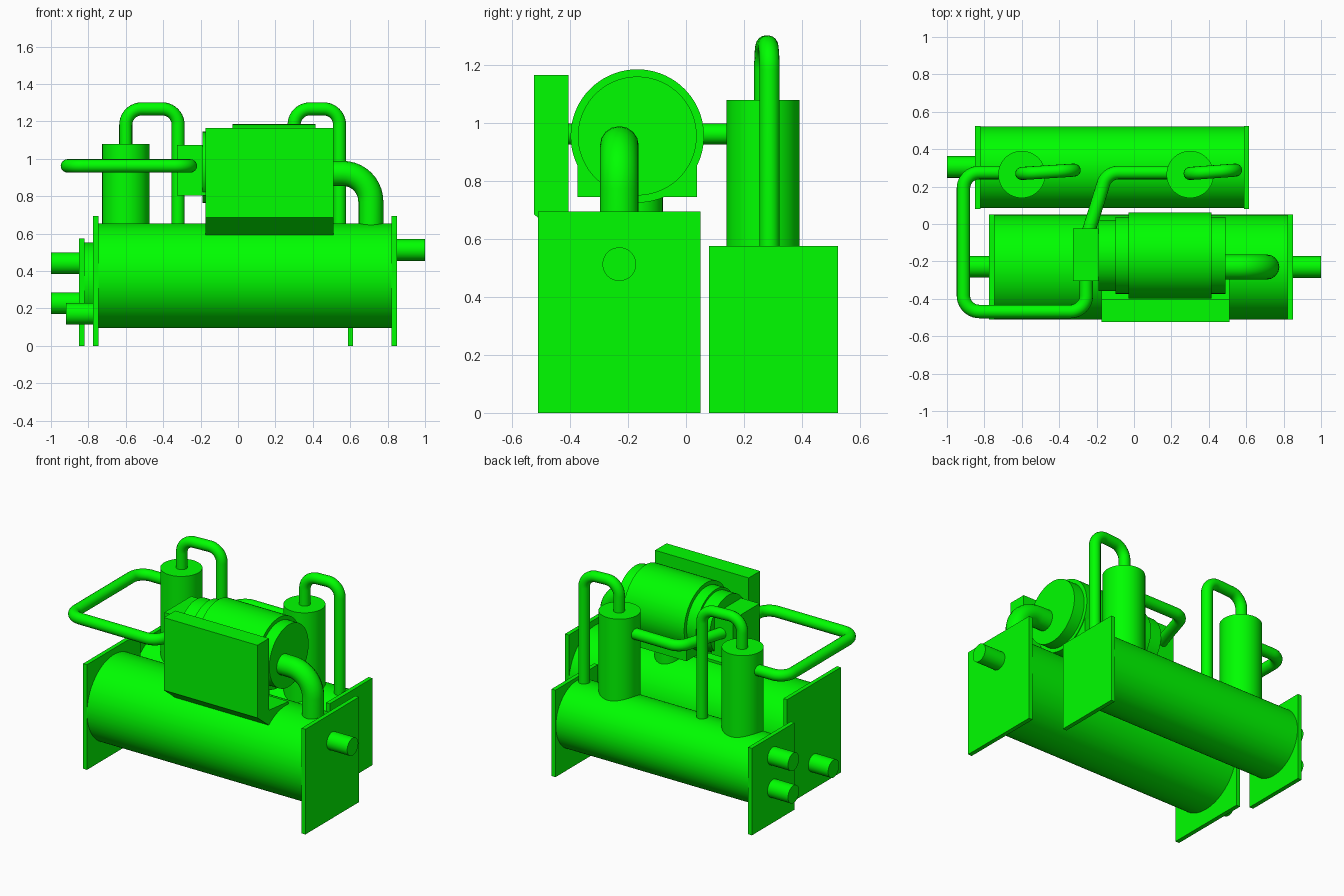
import bpy, bmesh, math
from mathutils import Vector, Matrix

if "Cube" in bpy.data.objects:
    bpy.data.objects.remove(bpy.data.objects["Cube"])

GREEN = bpy.data.materials.new("green_paint")
GREEN.diffuse_color = (0.0, 1.0, 0.0, 1.0)
GREEN.use_nodes = True
GREEN.node_tree.nodes["Principled BSDF"].inputs["Base Color"].default_value = GREEN.diffuse_color


def finish(name, bm, smooth=False):
    bmesh.ops.recalc_face_normals(bm, faces=bm.faces)
    me = bpy.data.meshes.new(name)
    bm.to_mesh(me)
    bm.free()
    ob = bpy.data.objects.new(name, me)
    bpy.context.collection.objects.link(ob)
    me.materials.append(GREEN)
    if smooth:
        bpy.ops.object.select_all(action='DESELECT')
        ob.select_set(True)
        bpy.context.view_layer.objects.active = ob
        bpy.ops.object.shade_smooth_by_angle(angle=math.radians(35))
    return ob


def box(name, x, y, z):
    bm = bmesh.new()
    bmesh.ops.create_cube(bm, size=1)
    for v in bm.verts:
        v.co = [(a + b) / 2 + c * (b - a) for c, (a, b) in zip(v.co, (x, y, z))]
    return finish(name, bm)


def cylinder(name, start, end, r, sides=64):
    a, b = Vector(start), Vector(end)
    rot = (b - a).to_track_quat('Z', 'Y').to_matrix().to_4x4()
    bm = bmesh.new()
    bmesh.ops.create_cone(bm, cap_ends=True, segments=sides, radius1=r, radius2=r,
                          depth=(b - a).length, matrix=Matrix.Translation((a + b) / 2) @ rot)
    return finish(name, bm, True)


def extrude_x(name, profile, x0, x1):
    bm = bmesh.new()
    f = bm.faces.new([bm.verts.new((x0, y, z)) for y, z in profile])
    ret = bmesh.ops.extrude_face_region(bm, geom=[f])
    bmesh.ops.translate(bm, vec=(x1 - x0, 0, 0),
                        verts=[g for g in ret['geom'] if isinstance(g, bmesh.types.BMVert)])
    bm.faces.new([v for v in f.verts]) if not f.is_valid else None
    return finish(name, bm)


def pipe(name, pts, r, bend):
    """Round tube along a polyline with rounded corners."""
    pts = [Vector(p) for p in pts]
    path = [pts[0]]
    for p, q, s in zip(pts, pts[1:], pts[2:]):
        u, w = (p - q).normalized(), (s - q).normalized()
        half = u.angle(w) / 2
        c = q + (u + w).normalized() * bend / math.sin(half)
        t = bend / math.tan(half)
        d0, d1 = (q + u * t - c).normalized(), (q + w * t - c).normalized()
        path += [c + d0.slerp(d1, i / 10) * bend for i in range(11)]
    path.append(pts[-1])
    cu = bpy.data.curves.new(name, 'CURVE')
    cu.dimensions = '3D'
    cu.bevel_depth, cu.bevel_resolution, cu.use_fill_caps = r, 6, True
    sp = cu.splines.new('POLY')
    sp.points.add(len(path) - 1)
    for pt, co in zip(sp.points, path):
        pt.co = (*co, 1)
    cu.materials.append(GREEN)
    ob = bpy.data.objects.new(name, cu)
    bpy.context.collection.objects.link(ob)
    return ob


# Two horizontal barrels with square-cornered end plates
for name, x0, x1, y0, y1, top, zc, r in (
        ("front_barrel", -0.775, 0.85, -0.51, 0.05, 0.695, 0.375, 0.28),
        ("rear_barrel", -0.85, 0.615, 0.08, 0.525, 0.575, 0.335, 0.218)):
    yc = (y0 + y1) / 2
    cylinder(name, (x0 + 0.015, yc, zc), (x1 - 0.015, yc, zc), r, 96)
    box(name + "_left_plate", (x0, x0 + 0.028), (y0, y1), (0, top))
    box(name + "_right_plate", (x1 - 0.028, x1), (y0, y1), (0, top))

# Water nozzles on the end plates
for name, xa, xb, y, z in (
        ("front_outlet_nozzle", 0.83, 1.0, -0.23, 0.513),
        ("front_inlet_nozzle", -0.92, -0.76, -0.228, 0.172),
        ("rear_upper_nozzle", -1.0, -0.83, 0.305, 0.442),
        ("rear_lower_nozzle", -1.0, -0.83, 0.305, 0.228)):
    cylinder(name, (xa, y, z), (xb, y, z), 0.058, 40)

# Compressor with stepped body, saddle and neck
for name, xa, xb, r in (
        ("compressor_body", -0.03, 0.415, 0.23),
        ("compressor_end_cap", 0.40, 0.49, 0.205),
        ("compressor_rear_step", -0.10, -0.02, 0.205),
        ("compressor_rear_cap", -0.19, -0.09, 0.19)):
    cylinder(name, (xa, -0.168, 0.955), (xb, -0.168, 0.955), r, 72)
box("compressor_saddle", (-0.03, 0.41), (-0.375, 0.038), (0.745, 0.95))
cylinder("compressor_neck", (0.24, -0.17, 0.55), (0.24, -0.17, 0.76), 0.09)
box("discharge_box", (-0.325, -0.17), (-0.305, -0.025), (0.805, 1.075))

# Control panel and the bracket that rests on the barrel
extrude_x("control_panel", [(-0.525, 1.165), (-0.405, 1.165), (-0.405, 0.59), (-0.525, 0.685)],
          -0.175, 0.51)
extrude_x("panel_bracket", [(-0.405, 0.69), (-0.405, 0.59), (-0.2, 0.61), (-0.2, 0.67)],
          -0.175, 0.51)

# Large elbow from the compressor down to the front barrel
pipe("suction_elbow", [(0.45, -0.23, 0.922), (0.71, -0.23, 0.922), (0.71, -0.23, 0.58)], 0.067, 0.15)

# Upright vessels, each with an arched pipe back to the rear barrel
for side, xv, xd in (("left", -0.6, -0.32), ("right", 0.3, 0.543)):
    cylinder(side + "_vessel", (xv, 0.265, 0.4), (xv, 0.265, 1.08), 0.126)
    pipe(side + "_arch_pipe", [(xv, 0.27, 1.05), (xv, 0.27, 1.267), (xd, 0.288, 1.267),
                               (xd, 0.288, 0.45)], 0.035, 0.085)

# Horizontal pipes joining the vessels to the discharge box
Z = 0.962
pipe("outer_loop_pipe", [(-0.55, 0.275, Z), (-0.912, 0.275, Z), (-0.912, -0.468, Z),
                         (-0.255, -0.468, Z), (-0.255, -0.25, Z)], 0.036, 0.085)
pipe("inner_link_pipe", [(0.25, 0.275, Z), (-0.145, 0.275, Z), (-0.255, -0.08, Z)], 0.036, 0.085)
